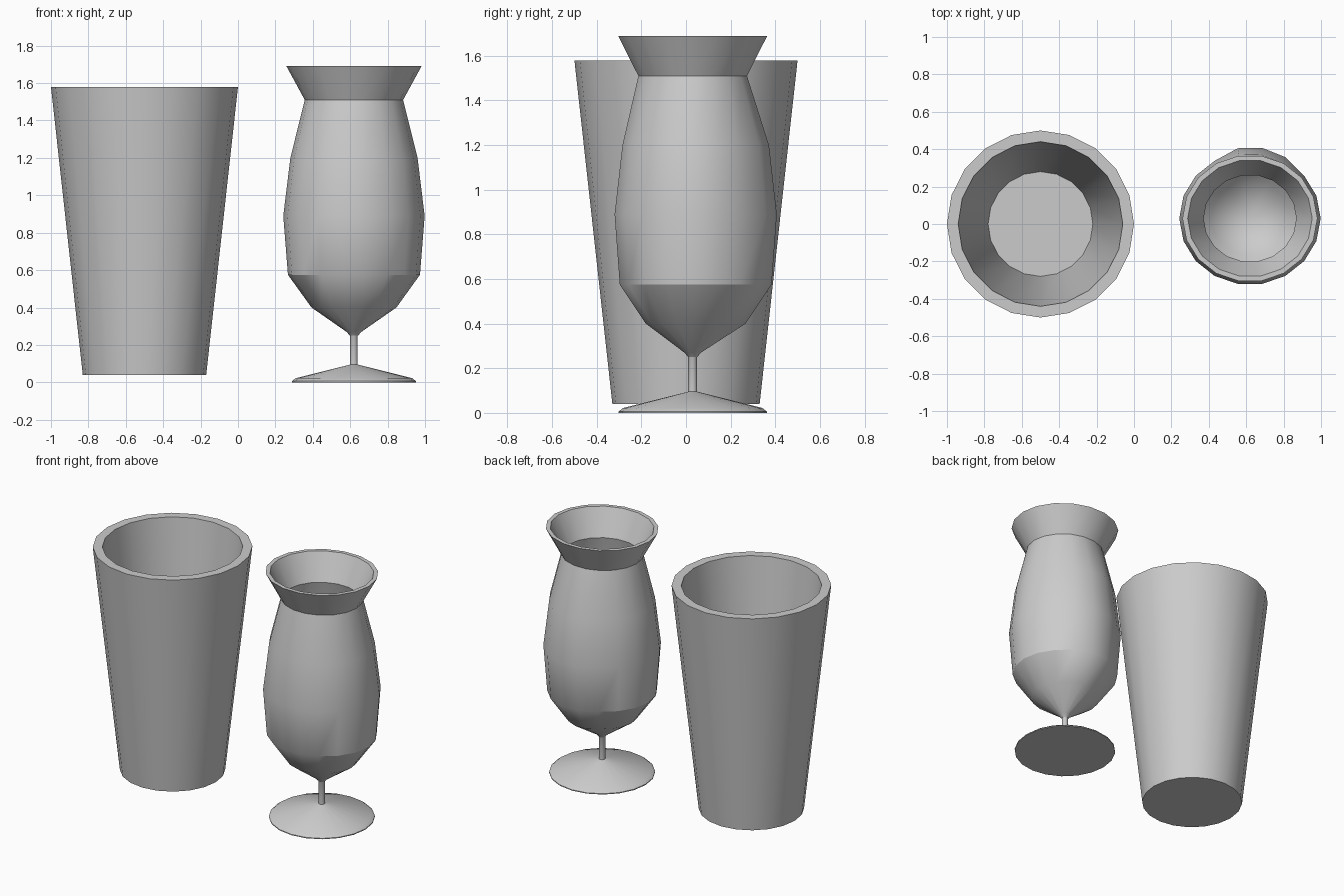
import bpy, bmesh
from math import sin, cos, pi, radians

if "Cube" in bpy.data.objects:
    bpy.data.objects.remove(bpy.data.objects["Cube"])


def lathe(name, profile, sides, centre, y_scale=1.0, push=None):
    """Revolve (radius, z) points; radius 0 becomes a single pole."""
    bm = bmesh.new()
    rings = []
    for r, z in profile:
        if r == 0:
            rings.append([bm.verts.new((centre[0], centre[1], z))])
            continue
        ring = []
        for i in range(sides):
            a = 2 * pi * i / sides
            dy = push(i, z) if push else 0
            ring.append(bm.verts.new((centre[0] + r * cos(a),
                                      centre[1] + r * sin(a) * y_scale + dy, z)))
        rings.append(ring)
    for a, b in zip(rings, rings[1:]):
        for i in range(sides):
            j = (i + 1) % sides
            if len(a) == 1:
                bm.faces.new((a[0], b[j], b[i]))
            elif len(b) == 1:
                bm.faces.new((a[i], a[j], b[0]))
            else:
                bm.faces.new((a[i], a[j], b[j], b[i]))
    bmesh.ops.recalc_face_normals(bm, faces=bm.faces)
    mesh = bpy.data.meshes.new(name)
    bm.to_mesh(mesh)
    bm.free()
    ob = bpy.data.objects.new(name, mesh)
    bpy.context.collection.objects.link(ob)
    bpy.ops.object.select_all(action='DESELECT')
    ob.select_set(True)
    bpy.context.view_layer.objects.active = ob
    bpy.ops.object.shade_smooth_by_angle(angle=radians(30))
    return ob


# straight tapered tumbler with thick wall
lathe("tumbler", [(0, 0.04), (0.33, 0.04), (0.5, 1.58), (0.44, 1.58),
                  (0.28, 0.11), (0, 0.11)], 20, (-0.5, 0))

# goblet foot and stem
G = (0.62, 0.03)
lathe("goblet_foot", [(0, 0), (0.332, 0), (0.332, 0.006), (0.312, 0.022),
                      (0.02, 0.095), (0.02, 0.25), (0.03, 0.27), (0, 0.27)], 20, G)


# goblet bowl, with a slight bulge at the back
def bulge(i, z):
    return {3: 0.02, 4: 0.027, 5: 0.025}.get(i, 0) if 0.35 < z < 1.4 else 0


outer = [(0, 0.25), (0.022, 0.25), (0.04, 0.27), (0.227, 0.4), (0.353, 0.575),
         (0.378, 0.89), (0.34, 1.2), (0.263, 1.51), (0.361, 1.69)]
inner = [(0.333, 1.69), (0.248, 1.51), (0.322, 1.2), (0.36, 0.89),
         (0.335, 0.585), (0.21, 0.42), (0, 0.285)]
lathe("goblet_bowl", outer + inner, 18, G, 0.94, bulge)
